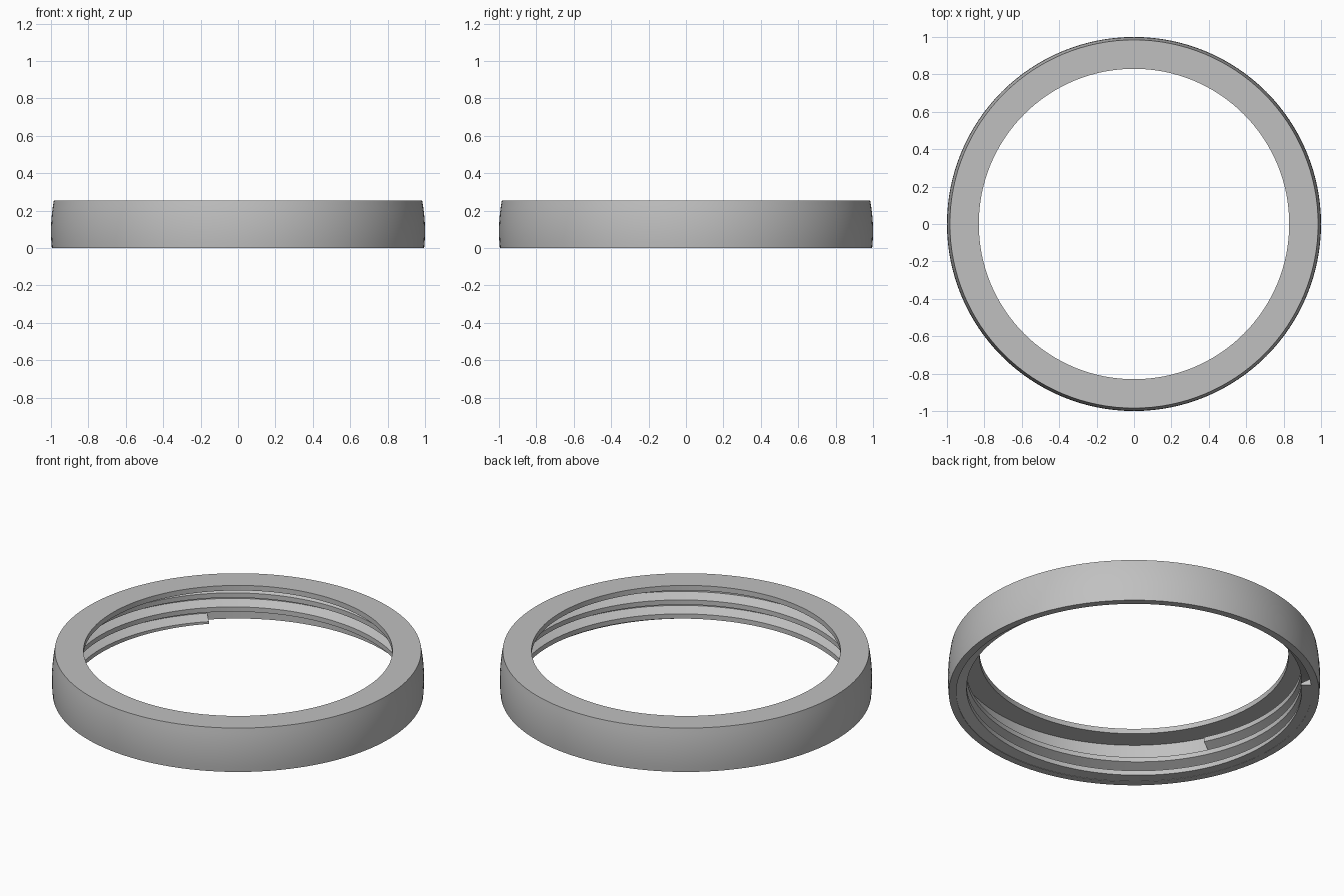
import bpy
import bmesh
import math

cube = bpy.data.objects.get("Cube")
if cube:
    bpy.data.objects.remove(cube, do_unlink=True)

SEGMENTS = 128
HEIGHT = 0.255
LIP_Z = 0.225
LIP_R, BORE_R, CREST_R = 0.83, 0.955, 0.9
PITCH = 0.083

grey = bpy.data.materials.new("plain grey")
grey.use_nodes = True
colour = (0.53, 0.53, 0.53, 1)
grey.diffuse_color = colour
grey.node_tree.nodes["Principled BSDF"].inputs["Base Color"].default_value = colour


def sweep(name, sections, closed):
    """Skin a list of closed cross-sections, as a loop or with capped ends."""
    bm = bmesh.new()
    rings = [[bm.verts.new(p) for p in section] for section in sections]
    pairs = list(zip(rings, rings[1:]))
    if closed:
        pairs.append((rings[-1], rings[0]))
    for a, b in pairs:
        for i in range(len(a)):
            j = (i + 1) % len(a)
            bm.faces.new((a[i], b[i], b[j], a[j]))
    if not closed:
        bm.faces.new(rings[0])
        bm.faces.new(rings[-1])
    bmesh.ops.remove_doubles(bm, verts=bm.verts, dist=0.00001)
    bmesh.ops.dissolve_degenerate(bm, edges=bm.edges, dist=0.00001)
    bmesh.ops.recalc_face_normals(bm, faces=bm.faces)
    mesh = bpy.data.meshes.new(name)
    bm.to_mesh(mesh)
    bm.free()
    mesh.materials.append(grey)
    obj = bpy.data.objects.new(name, mesh)
    bpy.context.collection.objects.link(obj)
    bpy.ops.object.select_all(action='DESELECT')
    obj.select_set(True)
    bpy.context.view_layer.objects.active = obj
    bpy.ops.object.shade_smooth_by_angle(angle=math.radians(20))
    return obj


def around(profile, angle):
    return [(r * math.cos(angle), r * math.sin(angle), z) for r, z in profile]


# Ring body: gently bowed outside, top lip and plain bore
outer_z = [HEIGHT * i / 8 for i in range(9)]
body = [(1 - 0.57 * (z - 0.09) ** 2, z) for z in outer_z]
body += [(LIP_R, HEIGHT), (LIP_R, LIP_Z), (BORE_R, LIP_Z), (BORE_R, 0)]
sweep("ring_body",
      [around(body, math.tau * i / SEGMENTS) for i in range(SEGMENTS)], True)

# Inner screw thread: trapezoid ridge climbing the bore
ridge = [(BORE_R + 0.005, -0.041), (CREST_R, -0.014),
         (CREST_R, 0.014), (BORE_R + 0.005, 0.041)]
start = math.radians(135)
sections = []
for i in range(int(SEGMENTS * 2.2) + 1):
    turn = i / SEGMENTS
    profile = [(r, max(0.001, min(LIP_Z, z + PITCH * turn))) for r, z in ridge]
    sections.append(around(profile, start + math.tau * turn))
sweep("screw_thread", sections, False)
